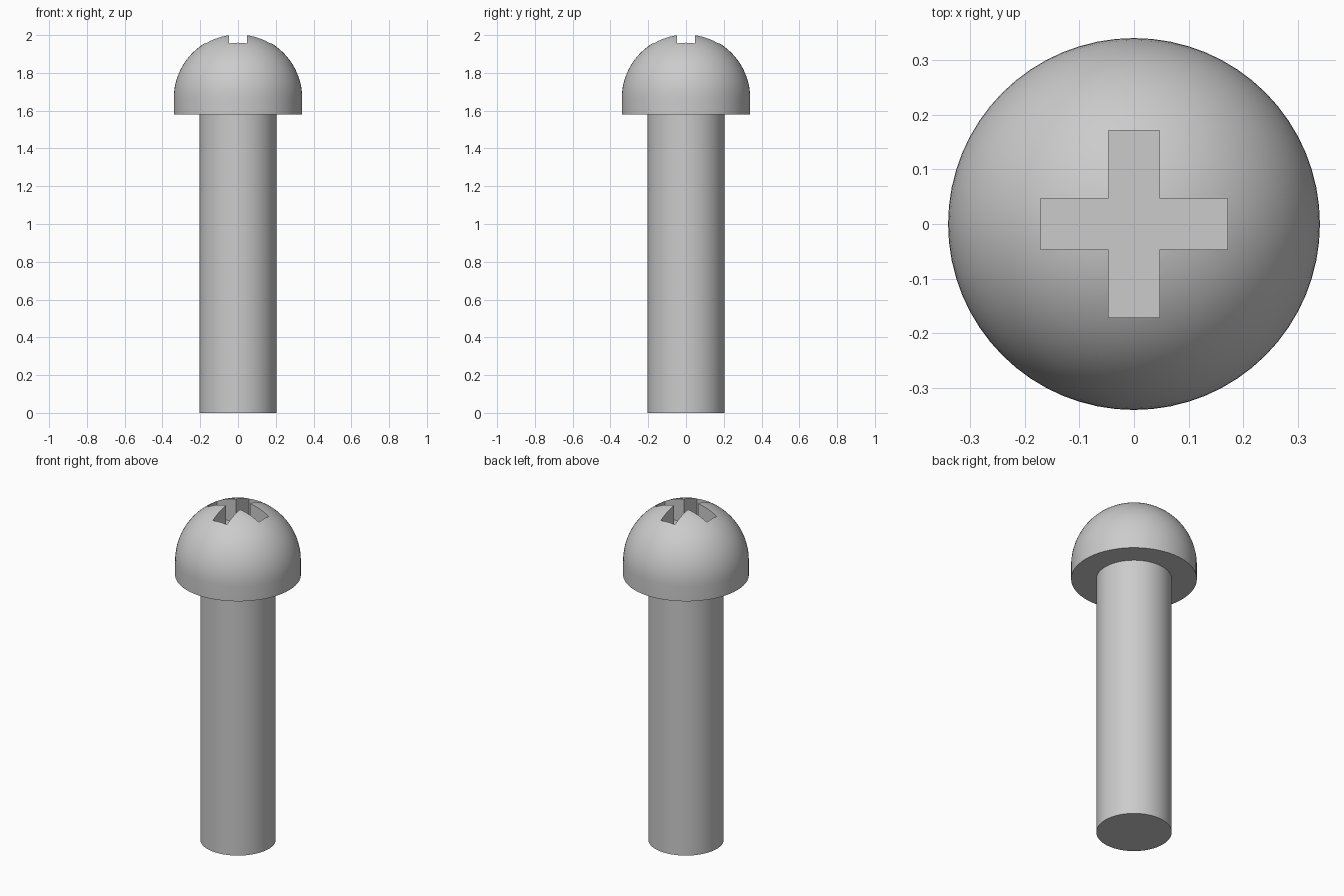
import bpy, bmesh, math
from mathutils import Matrix

cube = bpy.data.objects.get("Cube")
if cube:
    bpy.data.objects.remove(cube, do_unlink=True)

HEAD_R, SHAFT_R = 0.34, 0.204
HEAD_Z, DOME_Z = 1.58, 1.666      # underside of head, start of dome
ARM, HALF, FLOOR = 0.171, 0.0465, 1.86   # cross recess

steel = bpy.data.materials.new("steel grey")
steel.use_nodes = True
grey = (0.6, 0.6, 0.6, 1)
steel.diffuse_color = grey
steel.node_tree.nodes["Principled BSDF"].inputs["Base Color"].default_value = grey


def make_object(name, bm):
    bmesh.ops.recalc_face_normals(bm, faces=bm.faces)
    mesh = bpy.data.meshes.new(name)
    bm.to_mesh(mesh)
    bm.free()
    mesh.materials.append(steel)
    obj = bpy.data.objects.new(name, mesh)
    bpy.context.collection.objects.link(obj)
    return obj


def lathe(name, profile, steps=64):
    """Revolve (radius, height) points about the z axis."""
    bm = bmesh.new()
    verts = [bm.verts.new((r, 0, z)) for r, z in profile]
    edges = [bm.edges.new(pair) for pair in zip(verts, verts[1:])]
    bmesh.ops.spin(bm, geom=verts + edges, cent=(0, 0, 0), axis=(0, 0, 1),
                   angle=math.tau, steps=steps, use_merge=True)
    bmesh.ops.remove_doubles(bm, verts=bm.verts, dist=1e-5)
    return make_object(name, bm)


def activate(obj):
    bpy.ops.object.select_all(action='DESELECT')
    obj.select_set(True)
    bpy.context.view_layer.objects.active = obj


# Shaft, running slightly into the head
shaft = lathe("shaft", [(0, 0), (SHAFT_R, 0), (SHAFT_R, HEAD_Z + 0.02), (0, HEAD_Z + 0.02)])

# Head: short straight rim topped by a hemisphere
rings = 20
dome = [(HEAD_R * math.cos(a), DOME_Z + HEAD_R * math.sin(a))
        for a in (math.pi / 2 * i / rings for i in range(rings))]
head = lathe("head", [(0, HEAD_Z), (HEAD_R, HEAD_Z)] + dome + [(0, DOME_Z + HEAD_R)])

# Cross-shaped cutter: one arm's outline repeated in four directions
bm = bmesh.new()
outline = []
for quarter in range(4):
    turn = Matrix.Rotation(quarter * math.pi / 2, 3, 'Z')
    for x, y in ((ARM, -HALF), (ARM, HALF), (HALF, HALF)):
        vert = bm.verts.new((x, y, FLOOR))
        vert.co = turn @ vert.co
        outline.append(vert)
base = bm.faces.new(outline)
top = bmesh.ops.extrude_face_region(bm, geom=[base])["geom"]
bmesh.ops.translate(bm, vec=(0, 0, 0.3),
                    verts=[v for v in top if isinstance(v, bmesh.types.BMVert)])
cutter = make_object("recess_cutter", bm)
cutter.hide_render = True

# Cut the drive recess into the head
cut = head.modifiers.new("cross recess", 'BOOLEAN')
cut.operation = 'DIFFERENCE'
cut.solver = 'EXACT'
cut.object = cutter
activate(head)
bpy.ops.object.modifier_apply(modifier=cut.name)
bpy.data.objects.remove(cutter, do_unlink=True)

# Smooth shading with crisp rims and recess edges
for obj in (shaft, head):
    activate(obj)
    bpy.ops.object.shade_smooth_by_angle(angle=math.radians(30))
